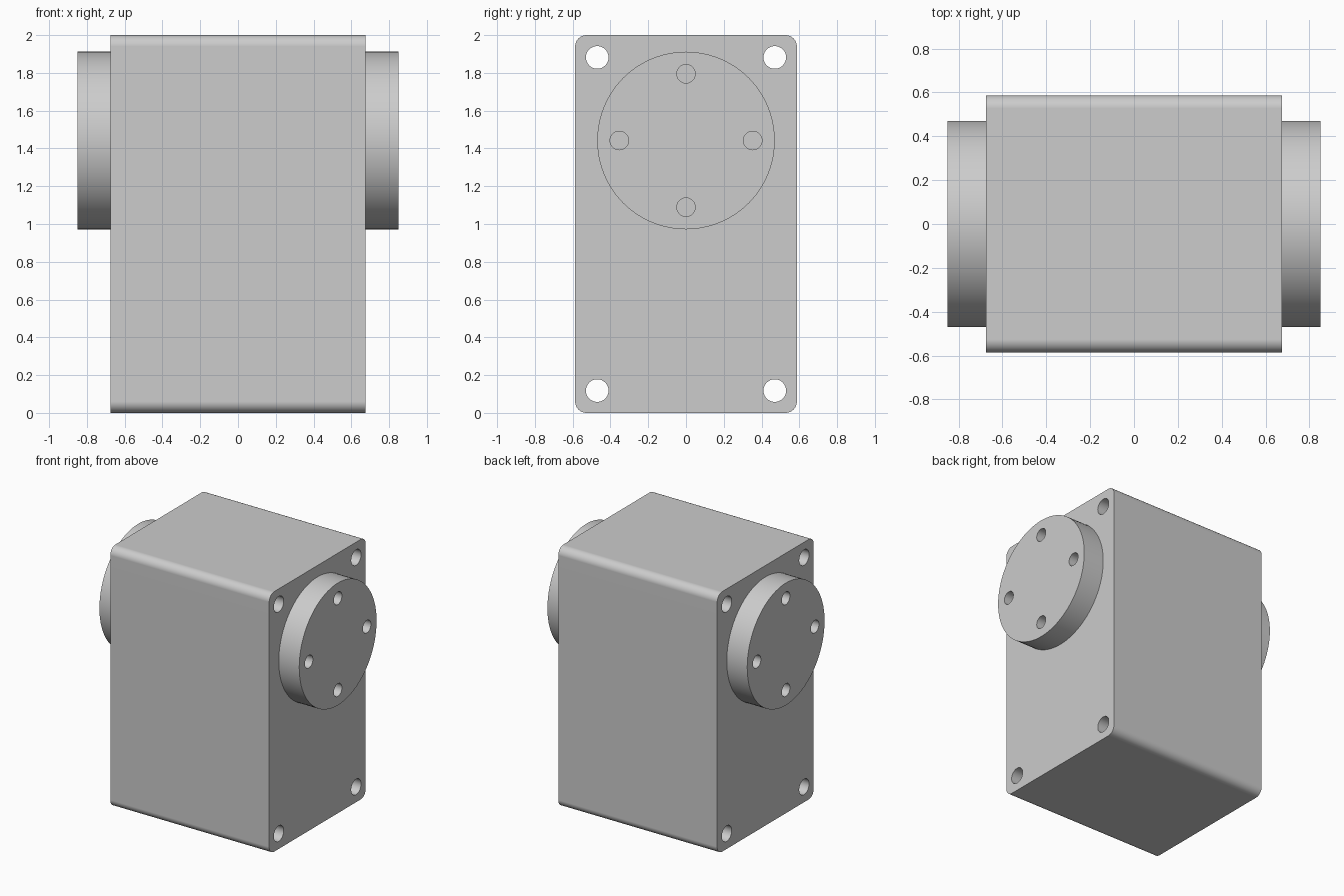
import bpy, bmesh, math
from mathutils import Matrix, Vector

if "Cube" in bpy.data.objects:
    bpy.data.objects.remove(bpy.data.objects["Cube"], do_unlink=True)

HALF_X, HALF_Y, HEIGHT = 0.676, 0.587, 2.0
CORNER = 0.06
HUB_Z, HUB_R, HUB_END = 1.442, 0.47, 0.85

grey = bpy.data.materials.new("light_grey")
grey.use_nodes = True
colour = (0.604, 0.604, 0.604, 1)
grey.diffuse_color = colour
grey.node_tree.nodes["Principled BSDF"].inputs["Base Color"].default_value = colour


def add_object(name, bm):
    bmesh.ops.recalc_face_normals(bm, faces=bm.faces)
    mesh = bpy.data.meshes.new(name)
    bm.to_mesh(mesh)
    bm.free()
    mesh.materials.append(grey)
    obj = bpy.data.objects.new(name, mesh)
    bpy.context.collection.objects.link(obj)
    return obj


def x_cylinders(name, centres, radius, length, segments):
    """Cylinders lying along x, one for each centre, in one object."""
    bm = bmesh.new()
    for c in centres:
        place = Matrix.Translation(c) @ Matrix.Rotation(math.pi / 2, 4, "Y")
        bmesh.ops.create_cone(bm, cap_ends=True, segments=segments, radius1=radius,
                              radius2=radius, depth=length, matrix=place)
    return add_object(name, bm)


def drill_and_smooth(obj, cutter):
    cut = obj.modifiers.new("holes", "BOOLEAN")
    cut.operation, cut.solver, cut.object = "DIFFERENCE", "EXACT", cutter
    bpy.ops.object.select_all(action="DESELECT")
    obj.select_set(True)
    bpy.context.view_layer.objects.active = obj
    bpy.ops.object.modifier_apply(modifier=cut.name)
    bpy.data.objects.remove(cutter, do_unlink=True)
    bpy.ops.object.shade_smooth_by_angle(angle=math.radians(30))
    flat = obj.modifiers.new("flat_sides", "WEIGHTED_NORMAL")
    flat.keep_sharp = True


# Housing: block with its four lengthwise edges rounded
bm = bmesh.new()
bmesh.ops.create_cube(bm, size=1, matrix=Matrix.Translation((0, 0, HEIGHT / 2))
                      @ Matrix.Diagonal((2 * HALF_X, 2 * HALF_Y, HEIGHT, 1)))
lengthwise = [e for e in bm.edges if abs(e.verts[0].co.x - e.verts[1].co.x) > 1]
bmesh.ops.bevel(bm, geom=lengthwise, offset=CORNER, segments=8, profile=0.5,
                affect="EDGES")
housing = add_object("housing", bm)

# Mounting holes right through the four corners
corners = [Vector((0, y, z)) for y in (-0.47, 0.47) for z in (0.118, 1.882)]
drill_and_smooth(housing, x_cylinders("mounting_holes", corners, 0.06, 2, 32))

# Round hubs on both sides, each with four screw holes down to the housing
for side, sign in (("left", 1), ("right", -1)):
    centre = Vector((sign * (HALF_X + HUB_END) / 2, 0, HUB_Z))
    hub = x_cylinders(side + "_hub", [centre], HUB_R, HUB_END - HALF_X, 96)
    around = [centre + 0.353 * Vector(d)
              for d in ((0, 1, 0), (0, -1, 0), (0, 0, 1), (0, 0, -1))]
    drill_and_smooth(hub, x_cylinders(side + "_screw_holes", around, 0.049, 0.5, 32))
